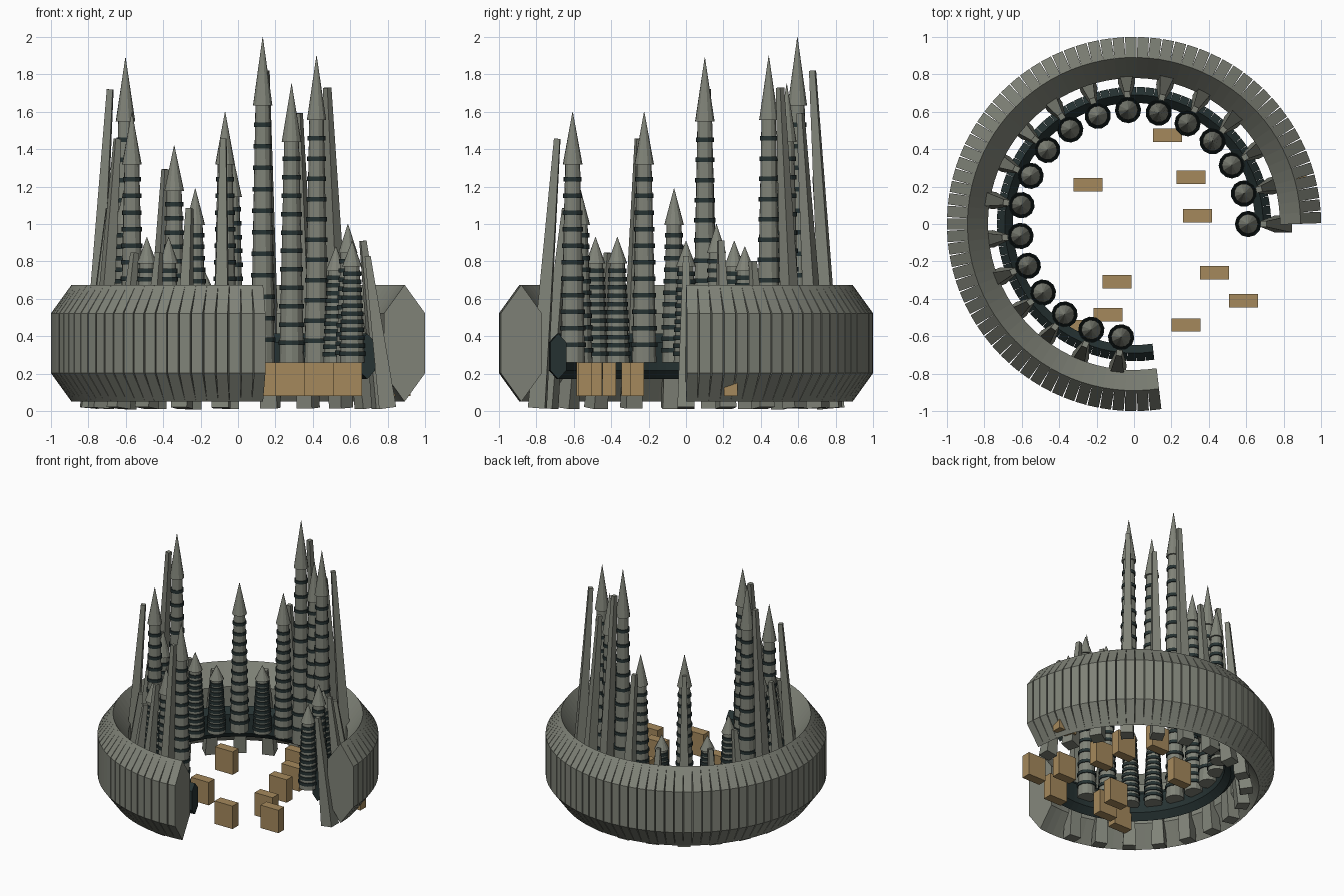
import bpy, bmesh, math
from mathutils import Matrix, Vector

if "Cube" in bpy.data.objects:
    bpy.data.objects.remove(bpy.data.objects["Cube"])


def material(name, rgb):
    m = bpy.data.materials.new(name)
    m.diffuse_color = (*rgb, 1)
    m.use_nodes = True
    m.node_tree.nodes["Principled BSDF"].inputs["Base Color"].default_value = m.diffuse_color
    return m


STONE = material("grey stone", (0.216, 0.227, 0.188))
DARK = material("dark slate", (0.019, 0.032, 0.032))
WOOD = material("tan crate", (0.376, 0.25, 0.107))


def finish(bm, name, mats):
    bmesh.ops.recalc_face_normals(bm, faces=bm.faces[:])
    me = bpy.data.meshes.new(name)
    bm.to_mesh(me)
    bm.free()
    for m in mats:
        me.materials.append(m)
    ob = bpy.data.objects.new(name, me)
    bpy.context.collection.objects.link(ob)
    return ob


def loft(bm, rings, mat=0):
    """Skin a list of equal-length point loops and cap both ends."""
    loops = [[bm.verts.new(p) for p in r] for r in rings]
    n = len(loops[0])
    faces = [bm.faces.new(loops[0][::-1]), bm.faces.new(loops[-1])]
    for a, b in zip(loops, loops[1:]):
        for i in range(n):
            j = (i + 1) % n
            faces.append(bm.faces.new((a[i], a[j], b[j], b[i])))
    for f in faces:
        f.material_index = mat


def circle(r, z, n=12):
    return [Vector((r * math.cos(2 * math.pi * i / n), r * math.sin(2 * math.pi * i / n), z))
            for i in range(n)]


def slab_ring(name, mat, r, half_r, z, half_z, shoulder, first, last, count):
    """Open ring of equal-width hexagonal slabs that gap on the outside."""
    bm = bmesh.new()
    step = math.radians((last - first) / (count - 1))
    half_w = r * math.tan(step / 2)
    hexagon = [(0, half_z), (half_r, shoulder), (half_r, -shoulder),
               (0, -half_z), (-half_r, -shoulder), (-half_r, shoulder)]
    for k in range(count):
        rot = Matrix.Rotation(math.radians(first) + k * step, 4, 'Z')
        loft(bm, [[rot @ Vector((r + a, s * half_w, z + b)) for a, b in hexagon]
                  for s in (-1, 1)])
    return finish(bm, name, [mat])


# Outer wall and inner dark rail
slab_ring("outer_wall", STONE, 0.89, 0.11, 0.3625, 0.3125, 0.16, 2, 276.7, 72)
slab_ring("inner_rail", DARK, 0.69, 0.043, 0.292, 0.122, 0.075, 2, 276.7, 72)

# Spires with bands, each backed by a leaning tapered buttress
BASE = 0.26
TIPS = [0.91, 1.0, 0.88, 1.9, 1.75, 2.0, 1.38, 0.78, 1.42,
        0.78, 0.91, 1.89, 1.19, 1.6, 0.93, 0.93, 1.19, 1.6]


def spire(index, tip):
    length = tip - BASE
    rot = Matrix.Rotation(math.radians(15.5 * index), 4, 'Z')
    bm = bmesh.new()
    shaft_top = BASE + 0.79 * length

    def radius(t):
        return 0.066 - 0.026 * t / 0.79

    loft(bm, [circle(radius(0), BASE), circle(radius(0.79), shaft_top)])
    loft(bm, [circle(0.053, shaft_top), circle(0.001, tip)])
    for k in range(11):
        t = 0.07 + 0.066 * k
        z = BASE + t * length
        r = radius(t) + 0.007
        loft(bm, [circle(r, z - 0.012), circle(r, z + 0.012)], 1)
    bm.transform(rot @ Matrix.Translation((0.61, 0, 0)))
    finish(bm, f"spire_{index + 1}", [STONE, DARK])

    bm = bmesh.new()
    low, high = Vector((0.80, 0, 0.016)), Vector((0.693, 0, 0.91 * tip))
    axis = (high - low).normalized()
    side = Vector((0, 1, 0))
    out = side.cross(axis)
    loft(bm, [[c + out * (a * h) + side * (b * h)
               for a, b in ((-1, -1), (1, -1), (1, 1), (-1, 1))]
              for c, h in ((low, 0.046), (high, 0.016))])
    bm.transform(rot)
    finish(bm, f"buttress_{index + 1}", [STONE])


for i, tip in enumerate(TIPS):
    spire(i, tip)

# Scattered crates
CRATES = [(0.18, 0.475), (0.305, 0.25), (0.34, 0.045), (-0.245, 0.21),
          (-0.09, -0.31), (0.43, -0.26), (0.586, -0.41), (0.278, -0.54),
          (-0.14, -0.485), (-0.33, -0.55), (0.845, 0.24)]
for i, (x, y) in enumerate(CRATES):
    bm = bmesh.new()
    bmesh.ops.create_cube(bm, size=1)
    bm.transform(Matrix.Translation((x, y, 0.17)) @ Matrix.Diagonal((0.155, 0.072, 0.18, 1)))
    finish(bm, f"crate_{i + 1}", [WOOD])
